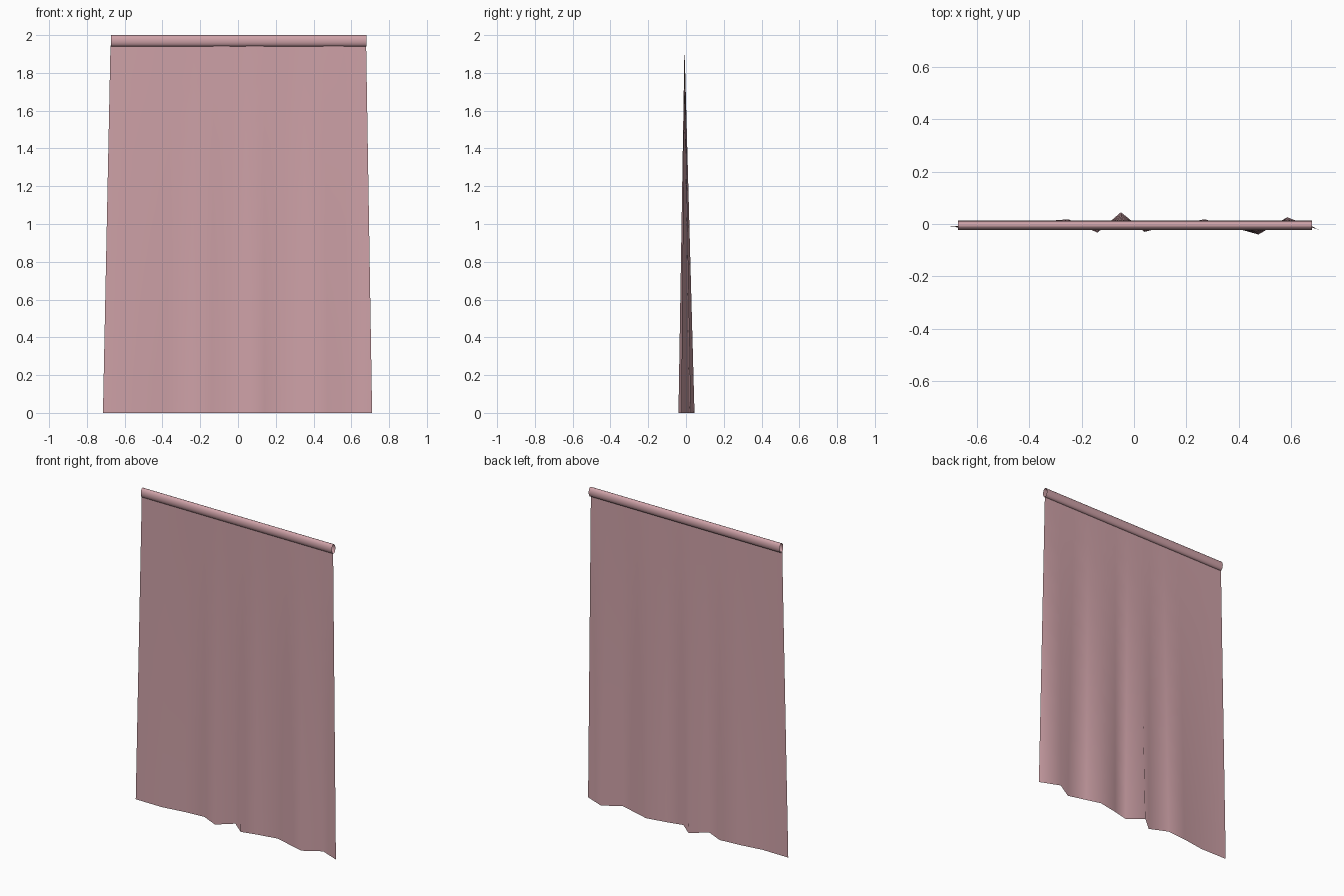
import bpy, bmesh, math

cube = bpy.data.objects.get("Cube")
if cube:
    bpy.data.objects.remove(cube, do_unlink=True)

fabric = bpy.data.materials.new("dusty_pink_fabric")
fabric.use_nodes = True
colour = (0.62, 0.36, 0.39, 1)
fabric.diffuse_color = colour
fabric.node_tree.nodes["Principled BSDF"].inputs["Base Color"].default_value = colour


def lofted_sheet(name, rows, closed=False):
    """Skin a list of equal-length point rows with quads."""
    bm = bmesh.new()
    grid = [[bm.verts.new(p) for p in row] for row in rows]
    count = len(rows[0])
    for a, b in zip(grid, grid[1:]):
        for i in range(count if closed else count - 1):
            j = (i + 1) % count
            bm.faces.new((a[i], a[j], b[j], b[i]))
    mesh = bpy.data.meshes.new(name)
    bm.to_mesh(mesh)
    bm.free()
    mesh.materials.append(fabric)
    mesh.shade_smooth()
    obj = bpy.data.objects.new(name, mesh)
    bpy.context.collection.objects.link(obj)
    return obj


# Hanging cloth: folds of the hem fade out towards a straight top edge
hem = [(-0.715, -0.012), (-0.53, -0.014), (-0.38, 0.008), (-0.25, 0.018),
       (-0.14, -0.033), (-0.05, 0.045), (0.04, -0.03), (0.14, -0.006),
       (0.27, 0.018), (0.36, -0.008), (0.475, -0.04), (0.585, 0.026),
       (0.71, -0.025)]
top_z, top_y = 1.945, -0.008
levels = 10
rows = []
for k in range(levels + 1):
    t = k / levels
    rows.append([(x * (1 - 0.05 * t) + 0.004 * t, y + (top_y - y) * t, top_z * t)
                 for x, y in hem])
lofted_sheet("curtain_cloth", rows)

# Rod pocket: open-ended oval sleeve along the top
sides = 16
ring = [(-0.005 + 0.0175 * math.sin(math.tau * i / sides),
         1.97 - 0.03 * math.cos(math.tau * i / sides)) for i in range(sides)]
lofted_sheet("rod_pocket",
             [[(x, y, z) for y, z in ring] for x in (0.68, -0.672)], closed=True)
